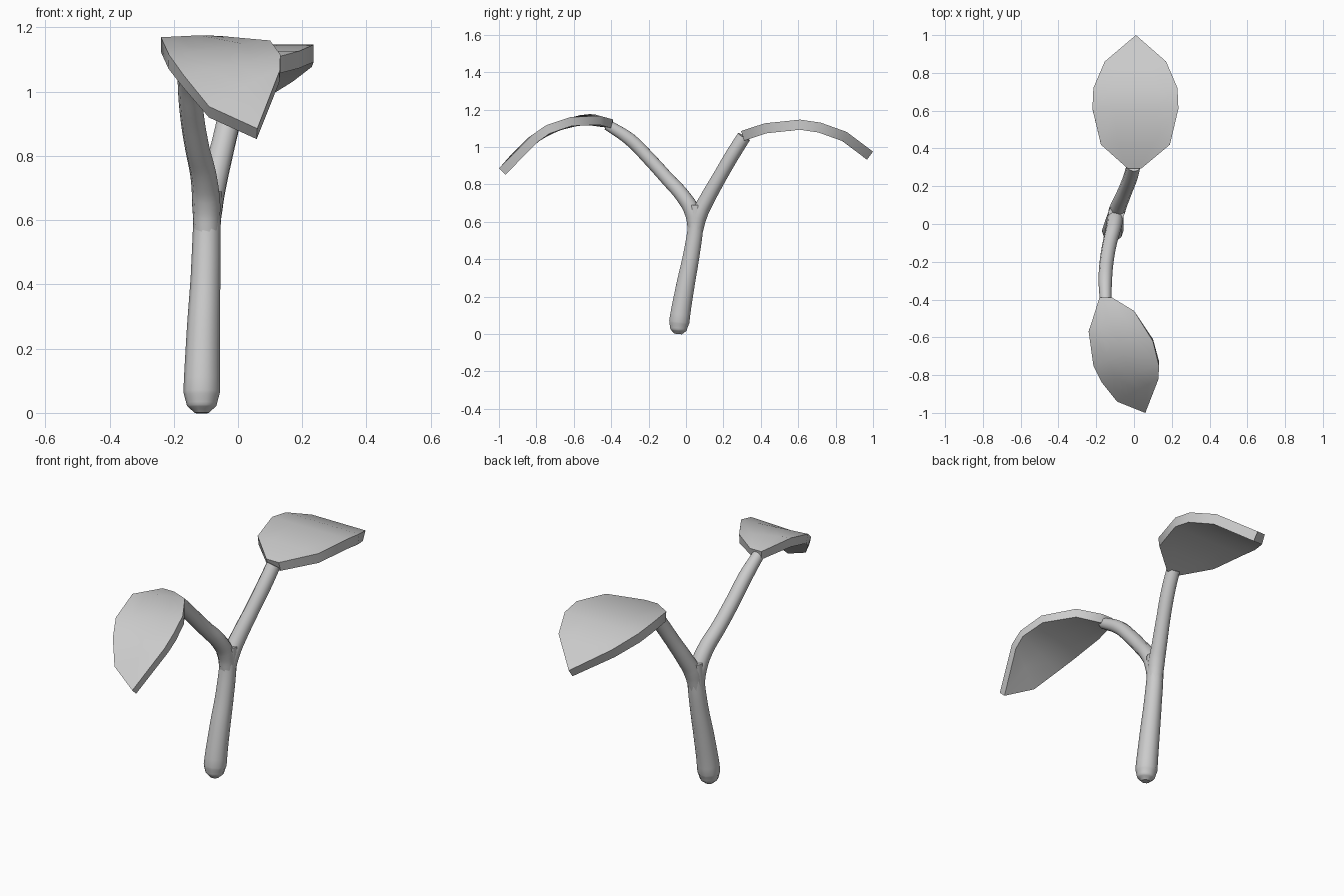
import bpy, bmesh

if "Cube" in bpy.data.objects:
    bpy.data.objects.remove(bpy.data.objects["Cube"])


def activate(ob):
    bpy.ops.object.select_all(action='DESELECT')
    bpy.context.view_layer.objects.active = ob
    ob.select_set(True)


def tube(name, points):
    """Smooth tapering tube through (x, y, z, radius) points."""
    cu = bpy.data.curves.new(name, 'CURVE')
    cu.dimensions = '3D'
    cu.bevel_depth = 1.0
    cu.bevel_resolution = 3
    cu.resolution_u = 5
    cu.use_fill_caps = True
    sp = cu.splines.new('BEZIER')
    sp.bezier_points.add(len(points) - 1)
    for bp, (x, y, z, r) in zip(sp.bezier_points, points):
        bp.co = (x, y, z)
        bp.radius = r
        bp.handle_left_type = bp.handle_right_type = 'AUTO'
    ob = bpy.data.objects.new(name, cu)
    bpy.context.collection.objects.link(ob)
    activate(ob)
    bpy.ops.object.convert(target='MESH')
    bpy.ops.object.shade_smooth_by_angle(angle=0.9)
    return ob


def height(profile, y):
    """Height of the leaf arch at distance |y|."""
    y = abs(y)
    for (a, za), (b, zb) in zip(profile, profile[1:]):
        if y <= b:
            return za + (zb - za) * (y - a) / (b - a)
    return profile[-1][1]


def leaf(name, pairs, tip, profile, thickness, cols=4):
    """Arched leaf slab: left/right outline pairs closing in a pointed tip."""
    bm = bmesh.new()
    rows = []
    for (xl, yl), (xr, yr) in pairs:
        row = []
        for i in range(cols + 1):
            t = i / cols
            x, y = xl + (xr - xl) * t, yl + (yr - yl) * t
            row.append(bm.verts.new((x, y, height(profile, y))))
        rows.append(row)
    for a, b in zip(rows, rows[1:]):
        for i in range(cols):
            bm.faces.new((a[i], a[i + 1], b[i + 1], b[i]))
    end = bm.verts.new((*tip, height(profile, tip[1])))
    for i in range(cols):
        bm.faces.new((rows[-1][i], rows[-1][i + 1], end))
    bm.normal_update()
    down = [f for f in bm.faces if f.normal.z < 0]
    bmesh.ops.reverse_faces(bm, faces=down)
    me = bpy.data.meshes.new(name)
    bm.to_mesh(me)
    bm.free()
    ob = bpy.data.objects.new(name, me)
    bpy.context.collection.objects.link(ob)
    mod = ob.modifiers.new('thickness', 'SOLIDIFY')
    mod.thickness = thickness
    mod.offset = -1
    activate(ob)
    bpy.ops.object.modifier_apply(modifier=mod.name)
    bpy.ops.object.shade_smooth_by_angle(angle=0.7)
    return ob


# stem with a rounded foot
tube('stem', [(-.113, -.042, .0, .022), (-.113, -.04, .022, .046),
              (-.113, -.036, .065, .057), (-.108, -.005, .25, .052),
              (-.101, .03, .43, .046), (-.097, .052, .58, .043),
              (-.093, .058, .69, .044)])

# two forking branches
tube('front_branch', [(-.098, .05, .55, .040), (-.099, .035, .65, .044),
                      (-.107, -.015, .735, .041), (-.128, -.1, .83, .038),
                      (-.145, -.2, .94, .037), (-.152, -.3, 1.04, .036),
                      (-.15, -.42, 1.118, .030)])
tube('back_branch', [(-.098, .05, .55, .040), (-.09, .072, .64, .044),
                     (-.073, .115, .725, .041), (-.045, .18, .84, .038),
                     (-.018, .25, .96, .038), (-.002, .31, 1.055, .037)])

# front leaf, turned a little to the right
leaf('front_leaf',
     [((-.183, -.39), (-.115, -.39)), ((-.24, -.57), (.0, -.46)),
      ((-.215, -.75), (.10, -.62)), ((-.17, -.84), (.132, -.75)),
      ((-.09, -.94), (.13, -.82))],
     (.06, -1.0),
     [(.39, 1.147), (.5, 1.177), (.6, 1.166), (.75, 1.115),
      (.85, 1.045), (.93, .965), (1.0, .885)], .048)

# back leaf
leaf('back_leaf',
     [((-.035, .295), (.04, .295)), ((-.175, .42), (.19, .42)),
      ((-.22, .61), (.235, .61)), ((-.215, .72), (.23, .72)),
      ((-.155, .86), (.17, .86))],
     (.01, 1.0),
     [(.295, 1.085), (.41, 1.125), (.6, 1.147), (.7, 1.137),
      (.86, 1.08), (1.0, .975)], .054)
